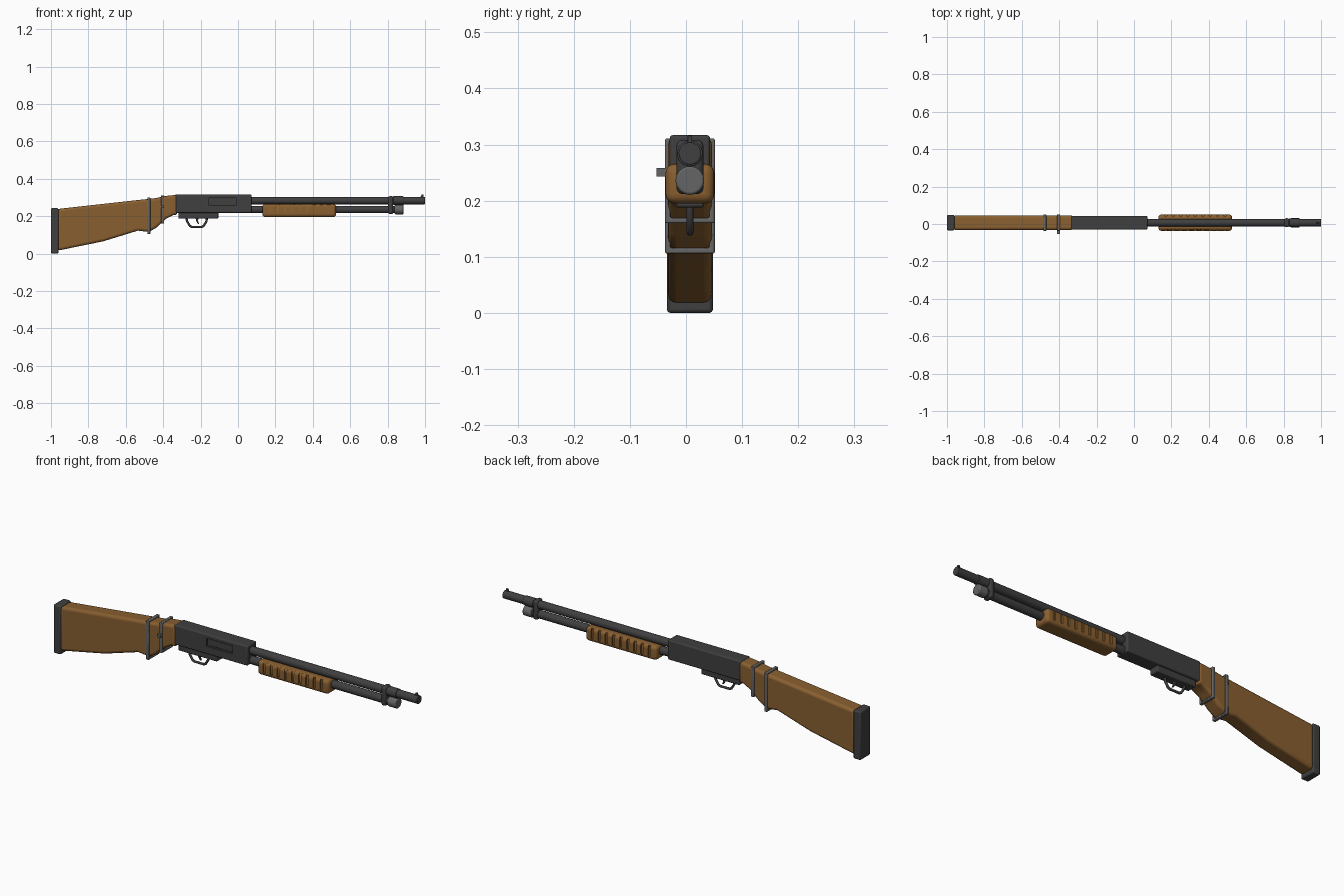
import bpy, bmesh, math
from mathutils import Vector

if "Cube" in bpy.data.objects:
    bpy.data.objects.remove(bpy.data.objects["Cube"])

YC = 0.007  # centre plane of the gun


def material(name, r, g, b):
    m = bpy.data.materials.new(name)
    m.diffuse_color = (r, g, b, 1)
    m.use_nodes = True
    m.node_tree.nodes["Principled BSDF"].inputs["Base Color"].default_value = m.diffuse_color
    return m


WOOD = material("wood", 0.25, 0.115, 0.03)
DARK = material("dark_steel", 0.05, 0.05, 0.052)
STEEL = material("steel", 0.13, 0.13, 0.13)


def finish(bm, name, mat, bevel=0, segments=2):
    bmesh.ops.recalc_face_normals(bm, faces=bm.faces)
    me = bpy.data.meshes.new(name)
    bm.to_mesh(me)
    bm.free()
    ob = bpy.data.objects.new(name, me)
    bpy.context.collection.objects.link(ob)
    me.materials.append(mat)
    if bevel:
        b = ob.modifiers.new("Bevel", 'BEVEL')
        b.width, b.segments = bevel, segments
        b.limit_method, b.angle_limit = 'ANGLE', math.radians(40)
    bpy.ops.object.select_all(action='DESELECT')
    bpy.context.view_layer.objects.active = ob
    ob.select_set(True)
    bpy.ops.object.shade_smooth_by_angle(angle=math.radians(35))
    return ob


def plate(name, pts, width, mat, bevel=0, segments=2, yc=YC):
    """Side profile (x, z) extruded across y."""
    bm = bmesh.new()
    f = bm.faces.new([bm.verts.new((x, yc - width / 2, z)) for x, z in pts])
    r = bmesh.ops.extrude_face_region(bm, geom=[f])
    vs = [v for v in r["geom"] if isinstance(v, bmesh.types.BMVert)]
    bmesh.ops.translate(bm, verts=vs, vec=(0, width, 0))
    return finish(bm, name, mat, bevel, segments)


def box(name, x0, x1, z0, z1, width, mat, bevel=0, segments=2, yc=YC):
    return plate(name, [(x0, z0), (x1, z0), (x1, z1), (x0, z1)], width, mat, bevel, segments, yc)


def rod(name, x0, x1, z, radius, mat, bevel=0):
    """Cylinder along x."""
    bm = bmesh.new()
    n = 32
    ring = [bm.verts.new((x0, YC + radius * math.cos(2 * math.pi * i / n),
                          z + radius * math.sin(2 * math.pi * i / n))) for i in range(n)]
    f = bm.faces.new(ring)
    r = bmesh.ops.extrude_face_region(bm, geom=[f])
    vs = [v for v in r["geom"] if isinstance(v, bmesh.types.BMVert)]
    bmesh.ops.translate(bm, verts=vs, vec=(x1 - x0, 0, 0))
    return finish(bm, name, mat, bevel)


def cut(target, cutter):
    cutter.hide_render = True
    cutter.hide_set(True)
    m = target.modifiers.new("Cut", 'BOOLEAN')
    m.operation, m.object, m.solver = 'DIFFERENCE', cutter, 'EXACT'


def frame(name, x, z0, z1, half, t, mat):
    """Rectangular strap loop around the stock."""
    bm = bmesh.new()
    rings = []
    for dx in (-t / 2, t / 2):
        for d in (0, t * 0.6):
            h, a, b = half - d, z0 + d, z1 - d
            rings.append([bm.verts.new((x + dx, YC + sy * h, z))
                          for sy, z in ((-1, a), (1, a), (1, b), (-1, b))])
    for p, q in ((0, 1), (1, 3), (3, 2), (2, 0)):
        for i in range(4):
            j = (i + 1) % 4
            bm.faces.new((rings[p][i], rings[p][j], rings[q][j], rings[q][i]))
    return finish(bm, name, mat, 0.003)


# Stock and butt pad
plate("stock", [(-0.965, 0.239), (-0.44, 0.297), (-0.39, 0.308), (-0.325, 0.315),
                (-0.325, 0.205), (-0.345, 0.207), (-0.385, 0.186), (-0.435, 0.14),
                (-0.475, 0.116), (-0.535, 0.123), (-0.72, 0.066), (-0.965, 0.016)],
      0.078, WOOD, 0.014, 4)
box("butt_pad", -1.0, -0.96, 0.0, 0.243, 0.082, DARK, 0.006)

# Straps around the wrist, with a side stud
frame("rear_strap", -0.477, 0.106, 0.301, 0.0445, 0.016, STEEL)
frame("front_strap", -0.403, 0.160, 0.311, 0.0445, 0.016, STEEL)
box("strap_stud", -0.411, -0.395, 0.243, 0.258, 0.018, STEEL, yc=-0.044)

# Receiver with ejection port
receiver = box("receiver", -0.335, 0.072, 0.218, 0.317, 0.072, DARK, 0.006, 3)
cut(receiver, box("port_cutter", -0.155, -0.01, 0.257, 0.298, 0.02, DARK, yc=-0.029))
box("bolt", -0.15, -0.015, 0.262, 0.293, 0.01, DARK, 0.002, yc=-0.0165)
box("trigger_plate", -0.318, -0.105, 0.188, 0.222, 0.05, DARK, 0.004)

# Trigger guard as a swept curve
cu = bpy.data.curves.new("trigger_guard", 'CURVE')
cu.dimensions = '3D'
sp = cu.splines.new('POLY')
guard = [(-0.276, 0.192), (-0.272, 0.172), (-0.257, 0.148), (-0.247, 0.143),
         (-0.193, 0.143), (-0.184, 0.148), (-0.169, 0.172), (-0.166, 0.192)]
sp.points.add(len(guard) - 1)
for p, (x, z) in zip(sp.points, guard):
    p.co = (x, YC, z, 1)
cu.bevel_depth, cu.bevel_resolution = 0.006, 2
cu.materials.append(DARK)
bpy.context.collection.objects.link(bpy.data.objects.new("trigger_guard", cu))
plate("trigger", [(-0.227, 0.192), (-0.211, 0.192), (-0.214, 0.175),
                  (-0.207, 0.158), (-0.214, 0.158), (-0.224, 0.175)], 0.01, DARK, 0.002)

# Barrel, magazine tube, clamp and front sight
rod("barrel", 0.06, 1.0, 0.284, 0.020, DARK, 0.002)
rod("magazine_tube", 0.06, 0.85, 0.236, 0.020, DARK)
rod("magazine_cap", 0.838, 0.885, 0.236, 0.0255, STEEL, 0.004)
box("barrel_clamp", 0.803, 0.83, 0.212, 0.308, 0.048, DARK, 0.010, 3)
rod("clamp_collar", 0.83, 0.885, 0.284, 0.023, DARK, 0.002)
plate("front_sight", [(0.975, 0.30), (0.993, 0.30), (0.991, 0.316), (0.982, 0.316)],
      0.008, DARK, 0.001)

# Ribbed pump grip
grip = box("pump_grip", 0.13, 0.525, 0.195, 0.266, 0.087, WOOD, 0.017, 5)
bm = bmesh.new()
for side in (-1, 1):
    for i in range(9):
        r = bmesh.ops.create_cube(bm, size=1)
        bmesh.ops.scale(bm, verts=r["verts"], vec=(0.013, 0.016, 0.07))
        bmesh.ops.translate(bm, verts=r["verts"],
                            vec=(0.17 + i * 0.0395, YC + side * 0.0435, 0.247))
cut(grip, finish(bm, "groove_cutter", WOOD))
